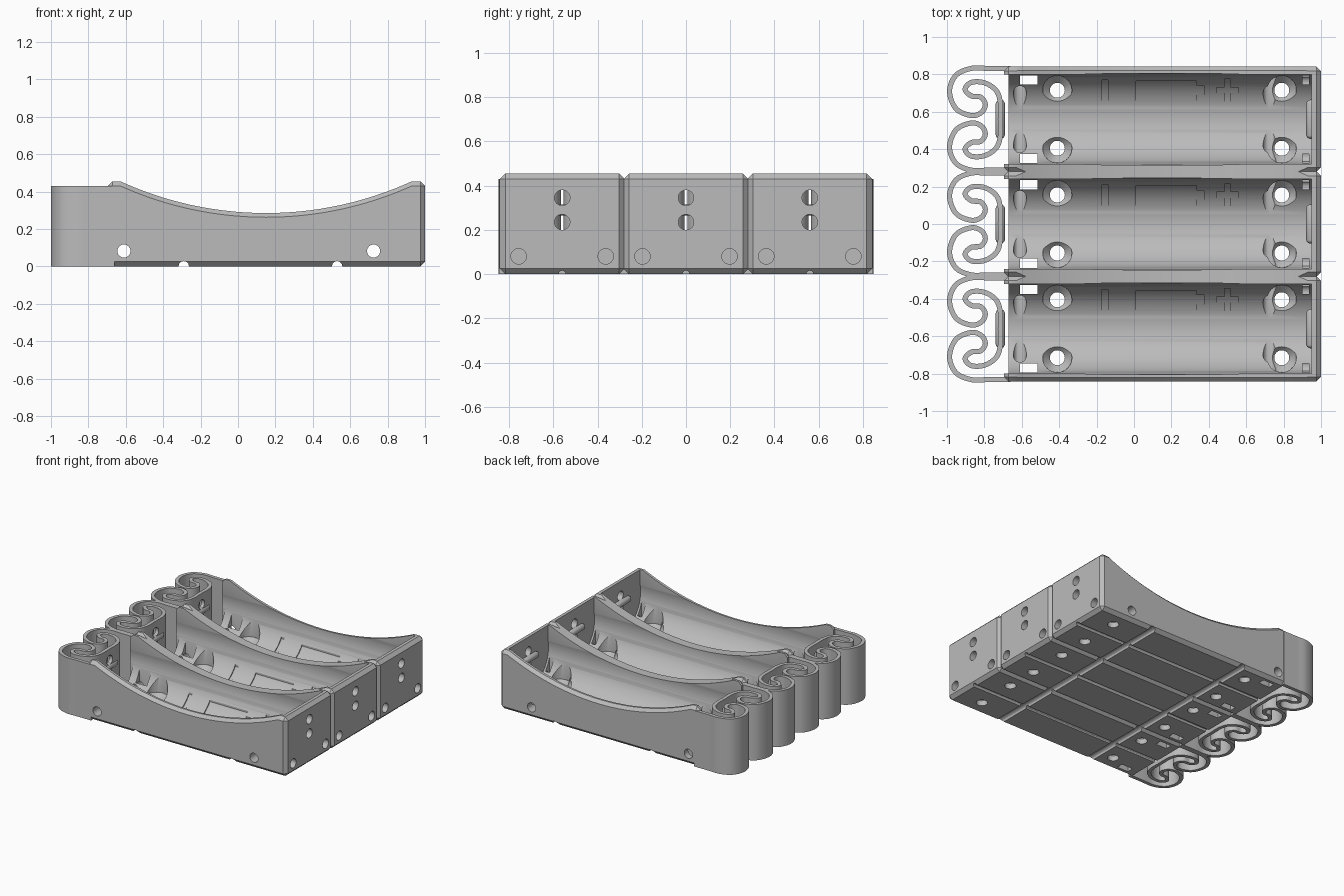
import bpy, bmesh, math
from mathutils import Matrix, Vector

if "Cube" in bpy.data.objects:
    bpy.data.objects.remove(bpy.data.objects["Cube"])

PITCH, HALF, TOP, AXIS, RAD = 0.56, 0.2825, 0.455, 0.285, 0.245

grey = bpy.data.materials.new("plain_grey")
grey.use_nodes = True
grey.diffuse_color = (0.5, 0.5, 0.5, 1)
grey.node_tree.nodes["Principled BSDF"].inputs["Base Color"].default_value = (0.5, 0.5, 0.5, 1)


def make(name, bm):
    bmesh.ops.recalc_face_normals(bm, faces=bm.faces)
    me = bpy.data.meshes.new(name)
    bm.to_mesh(me)
    bm.free()
    me.materials.append(grey)
    ob = bpy.data.objects.new(name, me)
    bpy.context.collection.objects.link(ob)
    return ob


def box(name, x, y, z, bevel=0):
    bm = bmesh.new()
    bmesh.ops.create_cube(bm, size=1)
    for v in bm.verts:
        v.co = Vector([(r[0] + r[1]) / 2 + c * (r[1] - r[0]) for c, r in zip(v.co, (x, y, z))])
    if bevel:
        bmesh.ops.bevel(bm, geom=bm.edges[:], offset=bevel, segments=1, affect='EDGES')
    return make(name, bm)


def rod(name, axis, centre, length, r, r2=None, seg=32):
    bm = bmesh.new()
    rot = {'X': Matrix.Rotation(math.pi / 2, 4, 'Y'),
           'Y': Matrix.Rotation(math.pi / 2, 4, 'X'), 'Z': Matrix()}[axis]
    bmesh.ops.create_cone(bm, cap_ends=True, segments=seg, radius1=r, radius2=r2 or r,
                          depth=length, matrix=Matrix.Translation(centre) @ rot)
    return make(name, bm)


def combine(target, tool, how='DIFFERENCE', keep=False):
    mod = target.modifiers.new("cut", 'BOOLEAN')
    mod.operation, mod.object, mod.solver = how, tool, 'EXACT'
    bpy.context.view_layer.objects.active = target
    bpy.ops.object.modifier_apply(modifier=mod.name)
    if not keep:
        bpy.data.objects.remove(tool)


def smooth(ob, angle=30):
    bpy.ops.object.select_all(action='DESELECT')
    ob.select_set(True)
    bpy.context.view_layer.objects.active = ob
    bpy.ops.object.shade_smooth_by_angle(angle=math.radians(angle))


# One cell tray: chamfered block with a round cradle, open at the spring end
tray = box("cell_tray", (-0.695, 1), (-HALF, HALF), (0, TOP), 0.025)
combine(tray, box("cutter", (-0.8, 0.95), (-0.24, 0.24), (AXIS, 0.7)))
combine(tray, rod("cutter", 'X', (0.075, 0, AXIS), 1.75, RAD, seg=96))
combine(tray, box("cutter", (-0.8, -0.67), (-0.24, 0.24), (-0.1, 0.7)))

# Engraved polarity marks that follow the cradle curve
marks = [((-0.17, -0.14), (0.1, 0.21)), ((0.01, 0.335), (0.1, 0.205)),
         ((0.33, 0.375), (0.13, 0.18)), ((0.44, 0.56), (0.14, 0.17)),
         ((0.485, 0.515), (0.095, 0.215))]
for x, y in marks:
    mark = box("cutter", x, y, (0, 0.25))
    combine(mark, rod("cutter", 'X', (0, 0, AXIS), 3, RAD + 0.008, seg=96), 'INTERSECT')
    combine(tray, mark)

for s in (-1, 1):
    # Countersunk screw holes
    for x in (-0.41, 0.79):
        combine(tray, rod("cutter", 'Z', (x, s * 0.155, 0.1), 0.4, 0.04))
        combine(tray, rod("cutter", 'Z', (x, s * 0.155, 0.06), 0.04, 0.04, 0.078))
        combine(tray, rod("cutter", 'Z', (x, s * 0.155, 0.18), 0.201, 0.078))
    # Wire slots and end wall wire bores
    combine(tray, box("cutter", (-0.61, -0.515), sorted((s * 0.185, s * 0.235)), (-0.1, 0.3)))
    combine(tray, box("cutter", (0.9, 0.935), sorted((s * 0.185, s * 0.235)), (0.06, 0.3)))
    combine(tray, rod("cutter", 'X', (1, s * 0.197, 0.08), 0.2, 0.035))

# Cross bores, end wall contact holes, tie grooves underneath
for x in (-0.61, 0.725):
    combine(tray, rod("cutter", 'Y', (x, 0, 0.082), 1, 0.035))
for z in (0.235, 0.345):
    combine(tray, rod("cutter", 'X', (1, 0, z), 0.2, 0.035))
for x in (-0.29, 0.53):
    combine(tray, rod("cutter", 'Y', (x, 0, 0), 1, 0.028, seg=12))
combine(tray, rod("cutter", 'X', (0, 0, 0), 3, 0.016, seg=12))

# Large lathe shape for the scooped wall tops, flared to chamfer the outer edges
bm = bmesh.new()
R, SEG = 1.874, 200
rings = []
for y, r in ((-0.9, R + 0.08), (-0.82, R), (0.82, R), (0.9, R + 0.08)):
    rings.append([bm.verts.new((0.15 + r * math.cos(a), y, AXIS + R + r * math.sin(a)))
                  for a in (2 * math.pi * i / SEG for i in range(SEG))])
for a, b in zip(rings, rings[1:]):
    for i in range(SEG):
        j = (i + 1) % SEG
        bm.faces.new((a[i], a[j], b[j], b[i]))
bm.faces.new(rings[0])
bm.faces.new(rings[-1])
scoop = make("scoop_cutter", bm)
scoop.hide_render = True

# Curled spring path, one half; the other half is mirrored
half = [(-0.66, .272), (-.78, .272), (-.87, .272), (-.952, .235), (-.986, .15), (-.952, .057),
        (-.87, .02), (-.815, .037), (-.795, .08), (-.82, .118), (-.87, .125), (-.903, .16),
        (-.87, .197), (-.80, .195), (-.738, .155), (-.715, .09)]
path = [Vector(p) for p in half + [(-0.715, 0)] + [(x, -y) for x, y in reversed(half)]]


def spline(pts, n=8):
    out = []
    for i in range(len(pts) - 1):
        p0, p1, p2, p3 = pts[max(i - 1, 0)], pts[i], pts[i + 1], pts[min(i + 2, len(pts) - 1)]
        for k in range(n):
            t = k / n
            out.append(0.5 * (2 * p1 + (p2 - p0) * t + (2 * p0 - 5 * p1 + 4 * p2 - p3) * t * t
                              + (3 * p1 - p0 - 3 * p2 + p3) * t ** 3))
    return out + [pts[-1]]


bm = bmesh.new()
cols = [[bm.verts.new((p.x, p.y, z)) for z in (0, 0.43)] for p in spline(path)]
for a, b in zip(cols, cols[1:]):
    bm.faces.new((a[0], b[0], b[1], a[1]))
spring = make("contact_spring", bm)
mod = spring.modifiers.new("thickness", 'SOLIDIFY')
mod.thickness, mod.offset, mod.use_even_offset = 0.027, 0, True
bpy.context.view_layer.objects.active = spring
bpy.ops.object.modifier_apply(modifier=mod.name)
for z in (0.235, 0.345):
    combine(spring, rod("cutter", 'X', (-0.715, 0, z), 0.06, 0.035))


def contact_bump(name, x, y):
    bm = bmesh.new()
    bmesh.ops.create_uvsphere(bm, u_segments=24, v_segments=12, radius=0.025)
    for v in bm.verts:
        v.co.z += math.copysign(0.08, v.co.z) if abs(v.co.z) > 1e-5 else 0
    bmesh.ops.transform(bm, verts=bm.verts, matrix=Matrix.Translation((x, y, 0.29))
                        @ Matrix.Rotation(math.pi / 2, 4, 'X'))
    smooth(make(name, bm), 50)


# Repeat tray, spring and contacts for the three cells
for label, k in (("front", -1), ("middle", 0), ("rear", 1)):
    for part in (tray, spring):
        ob = part.copy()
        ob.data = part.data.copy()
        ob.name = label + "_" + part.name
        bpy.context.collection.objects.link(ob)
        ob.data.transform(Matrix.Translation((0, k * PITCH, 0)))
        if part is tray:
            combine(ob, scoop, keep=True)
        smooth(ob)
    contact_bump(label + "_spring_contact", -0.715, k * PITCH)
    contact_bump(label + "_end_contact", 0.945, k * PITCH)

for ob in (tray, spring, scoop):
    bpy.data.objects.remove(ob)
